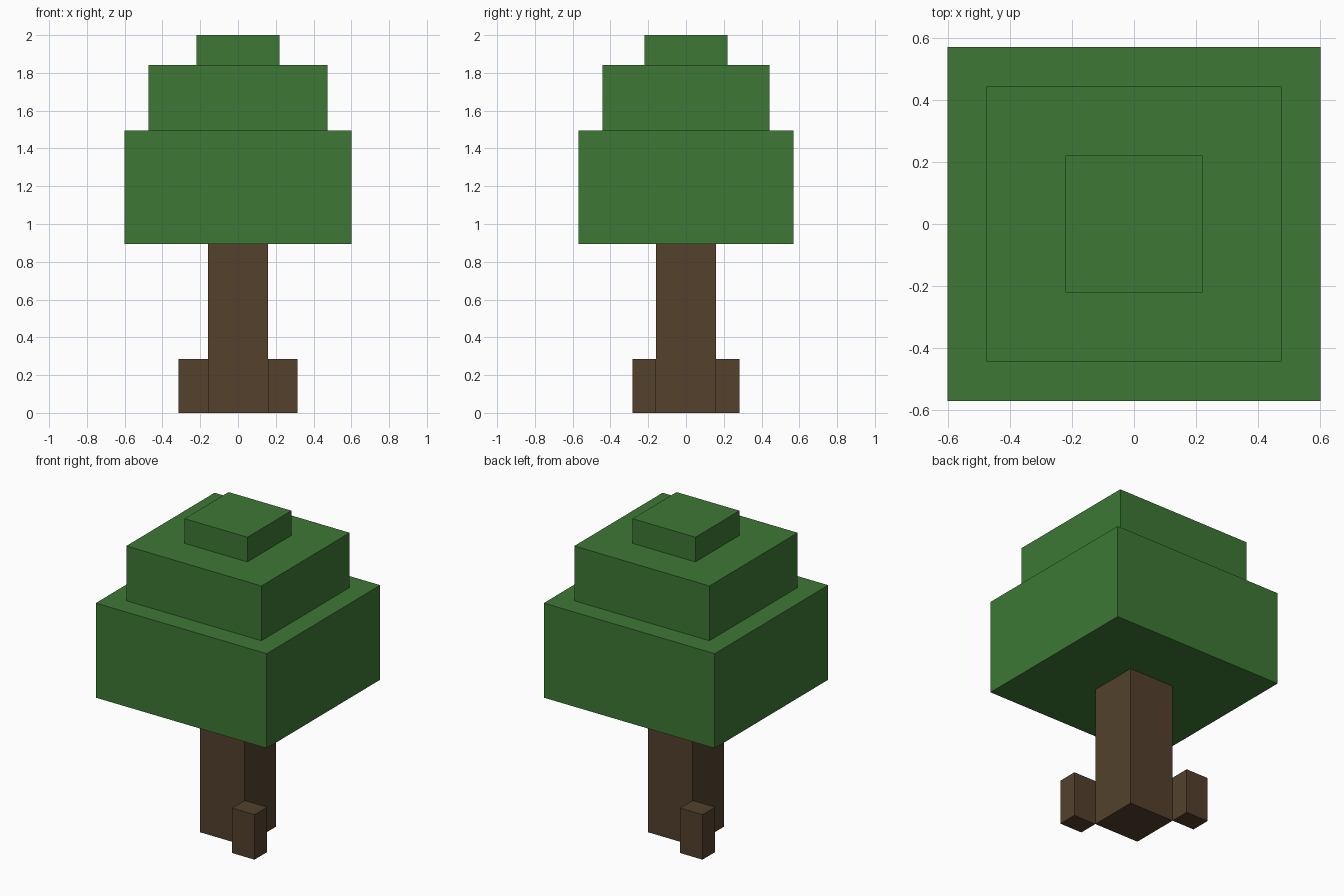
import bpy

if "Cube" in bpy.data.objects:
    bpy.data.objects.remove(bpy.data.objects["Cube"])


def material(name, color):
    mat = bpy.data.materials.new(name)
    mat.diffuse_color = (*color, 1.0)
    mat.use_nodes = True
    mat.node_tree.nodes["Principled BSDF"].inputs["Base Color"].default_value = mat.diffuse_color
    return mat


def box(name, x, y, z, mat):
    """Box spanning the (min, max) ranges on each axis."""
    bpy.ops.mesh.primitive_cube_add(size=1, location=[sum(r) / 2 for r in (x, y, z)])
    ob = bpy.context.object
    ob.name = name
    ob.scale = [r[1] - r[0] for r in (x, y, z)]
    bpy.ops.object.transform_apply(location=False, rotation=False, scale=True)
    ob.data.materials.append(mat)
    return ob


bark = material("bark brown", (0.087, 0.053, 0.026))
leaf = material("leaf green", (0.047, 0.187, 0.035))

# Trunk
T = 0.158
box("trunk", (-T, T), (-T, T), (0, 0.894), bark)

# Two roots at diagonally opposite trunk corners
box("root_front_right", (T, 0.315), (-0.284, -T), (0, 0.286), bark)
box("root_back_left", (-0.315, -T), (T, 0.284), (0, 0.286), bark)

# Stepped foliage: half width x, half depth y, bottom, top
tiers = {
    "foliage_lower": (0.601, 0.570, 0.894, 1.495),
    "foliage_middle": (0.475, 0.443, 1.495, 1.843),
    "foliage_top": (0.221, 0.221, 1.843, 2.0),
}
for name, (hx, hy, z0, z1) in tiers.items():
    box(name, (-hx, hx), (-hy, hy), (z0, z1), leaf)
